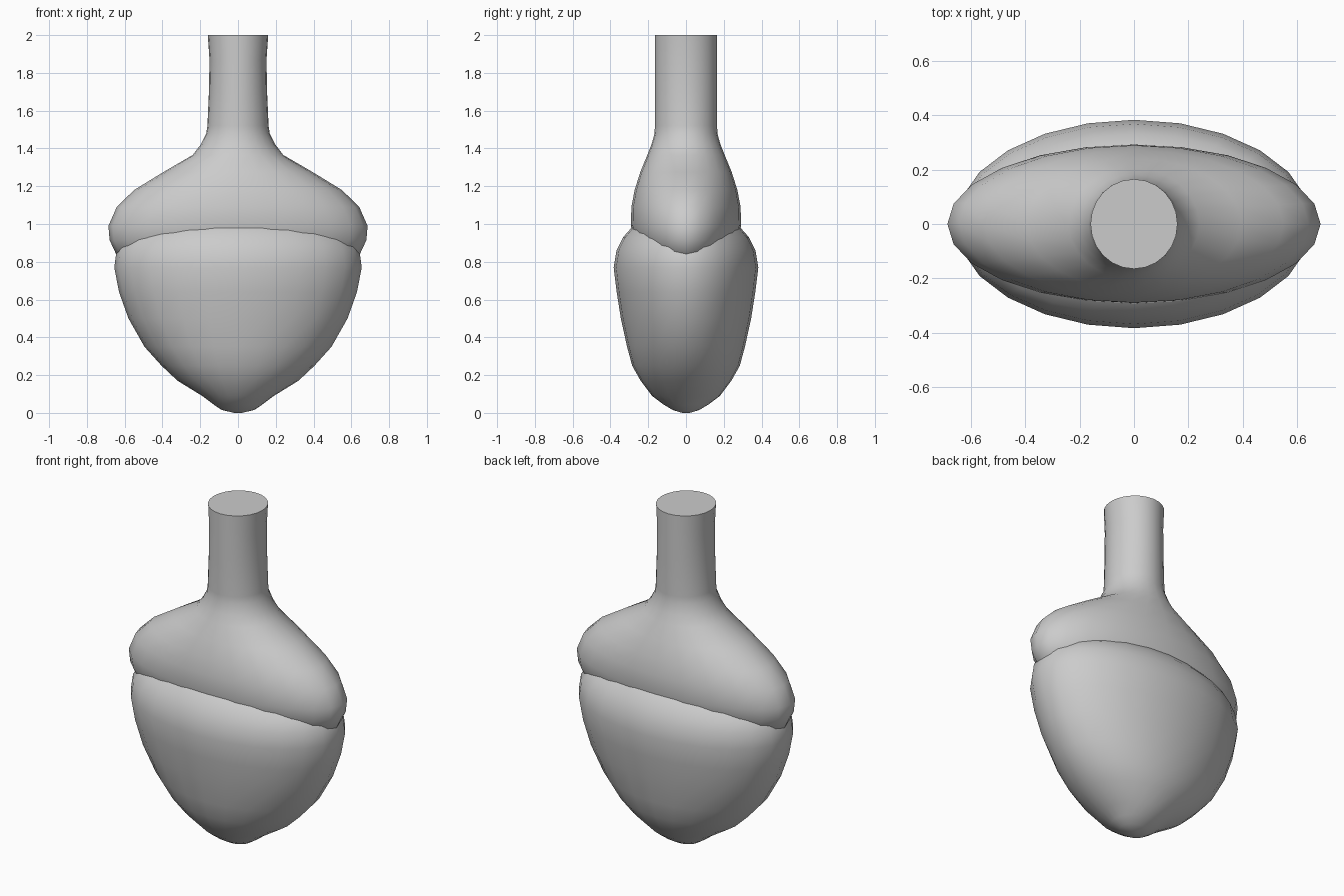
import bpy, bmesh, math

if "Cube" in bpy.data.objects:
    bpy.data.objects.remove(bpy.data.objects["Cube"])

grey = bpy.data.materials.new("light grey")
grey.diffuse_color = (0.6, 0.6, 0.6, 1)
grey.use_nodes = True
grey.node_tree.nodes["Principled BSDF"].inputs["Base Color"].default_value = grey.diffuse_color
SIDES = 24


def loft(name, rings):
    """Stack of closed ellipses given as (z, half width x, half depth y)."""
    bm = bmesh.new()
    loops = []
    for z, a, b in rings:
        loops.append([bm.verts.new((a * math.cos(2 * math.pi * i / SIDES),
                                    b * math.sin(2 * math.pi * i / SIDES), z))
                      for i in range(SIDES)])
    for lo, hi in zip(loops, loops[1:]):
        for i in range(SIDES):
            j = (i + 1) % SIDES
            bm.faces.new((lo[i], lo[j], hi[j], hi[i]))
    bm.faces.new(loops[0][::-1])
    bm.faces.new(loops[-1])
    me = bpy.data.meshes.new(name)
    bm.to_mesh(me)
    bm.free()
    me.materials.append(grey)
    ob = bpy.data.objects.new(name, me)
    bpy.context.collection.objects.link(ob)
    bpy.ops.object.select_all(action='DESELECT')
    ob.select_set(True)
    bpy.context.view_layer.objects.active = ob
    bpy.ops.object.shade_smooth_by_angle(angle=math.radians(50))
    return ob


# Rounded lower body, tapering to the base, with a dome hidden in the cap
loft("lower_body", [
    (0.0, 0.02, 0.02), (0.015, 0.085, 0.07), (0.045, 0.13, 0.12),
    (0.09, 0.19, 0.18), (0.17, 0.32, 0.24), (0.25, 0.405, 0.285),
    (0.35, 0.495, 0.312), (0.5, 0.58, 0.345), (0.64, 0.63, 0.367),
    (0.77, 0.655, 0.383), (0.86, 0.643, 0.368), (0.93, 0.597, 0.333),
    (0.99, 0.5, 0.28), (1.04, 0.36, 0.19), (1.07, 0.18, 0.09)])

# Shouldered cap flowing up into the round neck
loft("cap_and_neck", [
    (0.80, 0.56, 0.18), (0.84, 0.645, 0.23), (0.915, 0.68, 0.272),
    (0.99, 0.686, 0.292), (1.09, 0.642, 0.289), (1.18, 0.55, 0.272),
    (1.275, 0.395, 0.242), (1.365, 0.24, 0.205), (1.42, 0.198, 0.183),
    (1.48, 0.168, 0.166), (1.52, 0.162, 0.165), (1.7, 0.154, 0.165),
    (1.87, 0.151, 0.165), (2.0, 0.16, 0.165)])
